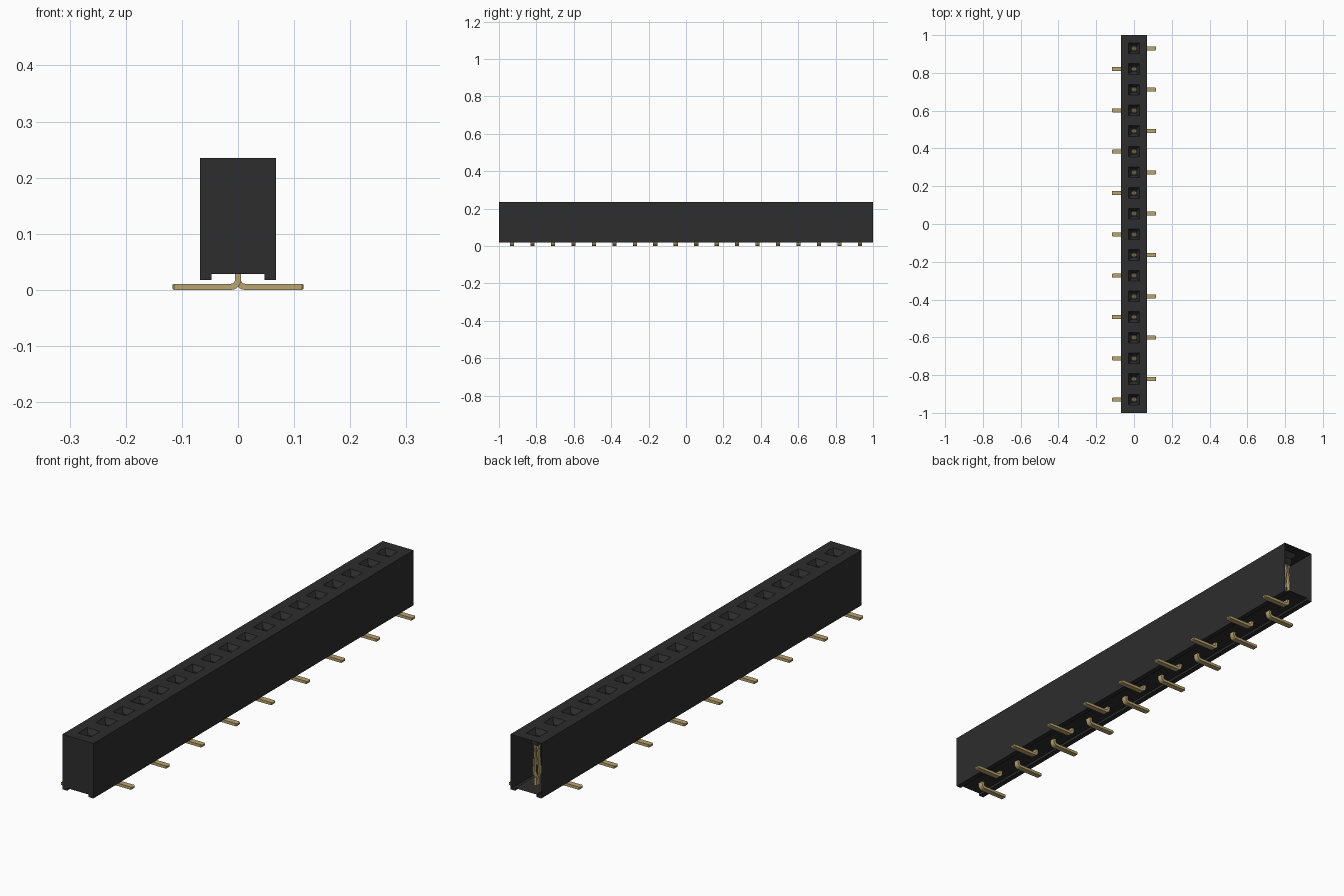
import bpy, bmesh, math

cube = bpy.data.objects.get("Cube")
if cube:
    bpy.data.objects.remove(cube, do_unlink=True)

PINS = 18
END = 0.93                       # y of the outermost pins
PITCH = 2 * END / (PINS - 1)
W, TOP = 0.068, 0.235            # housing half width and height
ys = [-END + i * PITCH for i in range(PINS)]


def material(name, rgb, rough):
    m = bpy.data.materials.new(name)
    m.use_nodes = True
    m.diffuse_color = (*rgb, 1)
    bsdf = m.node_tree.nodes["Principled BSDF"]
    bsdf.inputs["Base Color"].default_value = (*rgb, 1)
    bsdf.inputs["Roughness"].default_value = rough
    return m


black = material("black plastic", (0.026, 0.026, 0.026), 0.6)
gold = material("pale gold", (0.49, 0.37, 0.16), 0.5)


def finish(name, bm, mat):
    bmesh.ops.remove_doubles(bm, verts=bm.verts, dist=1e-5)
    bmesh.ops.recalc_face_normals(bm, faces=bm.faces)
    me = bpy.data.meshes.new(name)
    bm.to_mesh(me)
    bm.free()
    me.materials.append(mat)
    ob = bpy.data.objects.new(name, me)
    bpy.context.collection.objects.link(ob)
    return ob


def bridge(bm, a, b, closed=True):
    n = len(a)
    for i in range(n if closed else n - 1):
        j = (i + 1) % n
        bm.faces.new((a[i], a[j], b[j], b[i]))


# Housing: thin shell, closed at the front end and open at the back end
bm = bmesh.new()
RAIL, LOW, FLOOR = 0.047, 0.018, 0.028
profile = [(-W, TOP), (-W, LOW), (-RAIL, LOW), (-RAIL, FLOOR),
           (RAIL, FLOOR), (RAIL, LOW), (W, LOW), (W, TOP)]
cuts = [-1] + [y + PITCH / 2 for y in ys[:-1]] + [1]
sections = [[bm.verts.new((x, y, z)) for x, z in profile] for y in cuts]
for a, b in zip(sections, sections[1:]):
    bridge(bm, a, b, closed=False)
bm.faces.new(sections[0])

# Top of the housing: one cell per pin with a funnel and a square throat
for i, y in enumerate(ys):
    rings = [(W, cuts[i], cuts[i + 1], TOP)]
    for half, z in ((0.028, TOP), (0.014, 0.215), (0.014, 0.19)):
        rings.append((half, y - half, y + half, z))
    loops = [[bm.verts.new(c) for c in
              ((-h, y0, z), (h, y0, z), (h, y1, z), (-h, y1, z))]
             for h, y0, y1, z in rings]
    for a, b in zip(loops, loops[1:]):
        bridge(bm, a, b)
finish("housing", bm, black)

# Lead outline: upright pin, rounded bend and flat foot
T, REACH, HALF = 0.0055, 0.117, 0.011


def arc(cx, cz, r, steps=5):
    return [(cx - r * math.cos(t), cz - r * math.sin(t))
            for t in (math.pi / 2 * k / steps for k in range(steps + 1))]


bend_x, bend_z, inner = T + 0.007, 0.018, 0.007
outer_arc = arc(bend_x, bend_z, inner + 2 * T)
inner_arc = arc(bend_x, bend_z, inner)
left_side = [(-T, 0.06)] + outer_arc + [(REACH - 0.003, 0), (REACH, 0.002)]
right_side = [(T, 0.06)] + inner_arc + [(REACH - 0.003, 2 * T), (REACH, 2 * T - 0.002)]


def make_lead(name, y, side):
    bm = bmesh.new()
    strips = []
    for out, inn in zip(left_side, right_side):
        half = HALF * (0.75 if out[0] == REACH else 1)
        strips.append([bm.verts.new((side * x, y + s * half, z))
                       for (x, z), s in ((out, -1), (out, 1), (inn, 1), (inn, -1))])
    for a, b in zip(strips, strips[1:]):
        bridge(bm, a, b)
    bm.faces.new(strips[0])
    bm.faces.new(strips[-1])
    finish(name, bm, gold)


# Contact: two slim spring blades that lean together near the top
def make_contact(name, y):
    bm = bmesh.new()
    for s in (-1, 1):
        strips = []
        for x, z in ((0.004, 0.055), (0.012, 0.075), (0.005, 0.17), (0.009, 0.188)):
            strips.append([bm.verts.new((s * (x + dx), y + dy, z)) for dx, dy in
                           ((-0.003, -0.008), (0.003, -0.008),
                            (0.003, 0.008), (-0.003, 0.008))])
        for a, b in zip(strips, strips[1:]):
            bridge(bm, a, b)
        bm.faces.new(strips[0])
        bm.faces.new(strips[-1])
    finish(name, bm, gold)


# Leads alternate from side to side along the row
for i, y in enumerate(ys):
    make_lead(f"lead_{i + 1}", y, 1 if i % 2 else -1)
    make_contact(f"contact_{i + 1}", y)
